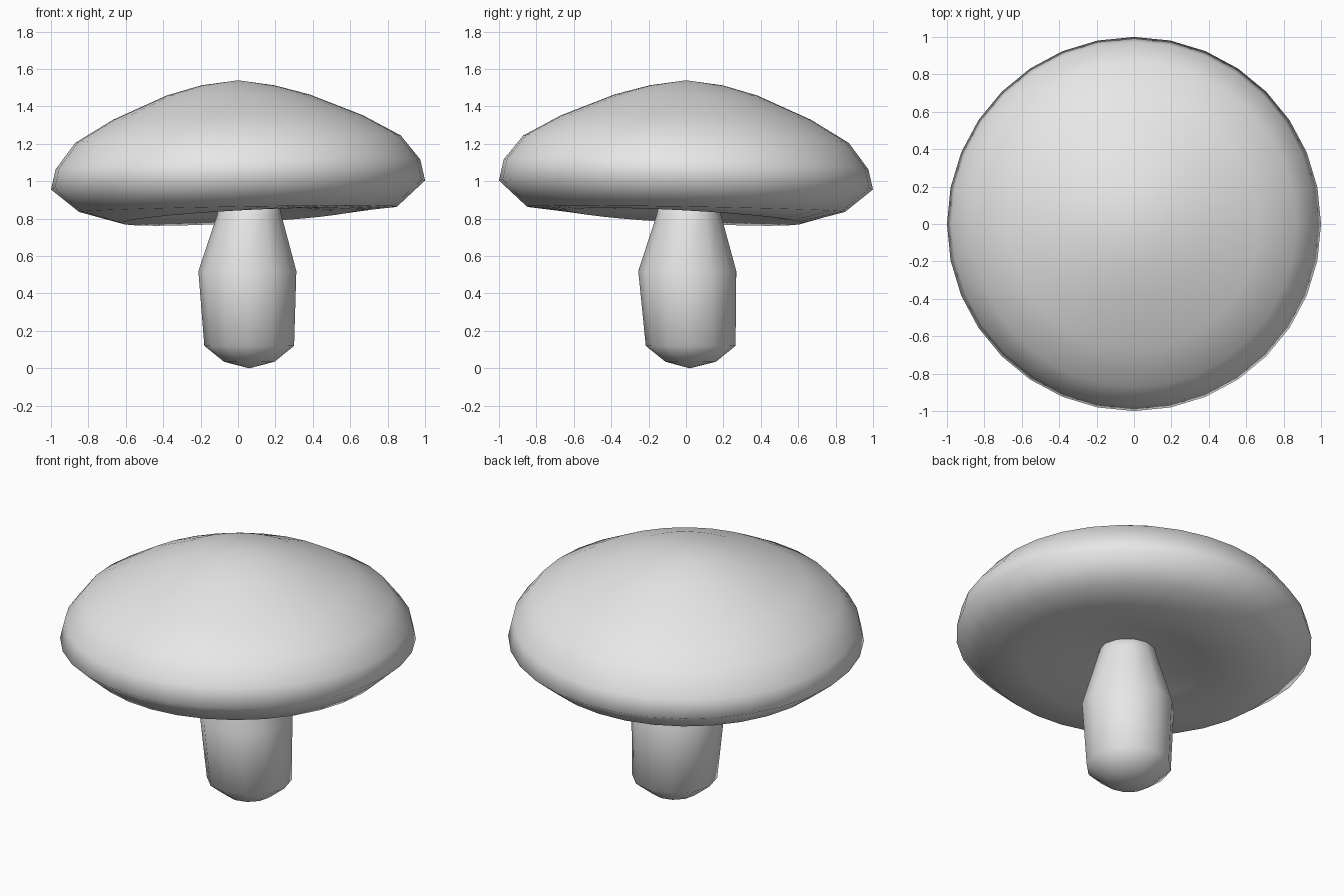
import bpy, bmesh, math

cube = bpy.data.objects.get("Cube")
if cube:
    bpy.data.objects.remove(cube, do_unlink=True)

grey = bpy.data.materials.new("plain_grey")
grey.use_nodes = True
grey.diffuse_color = (0.8, 0.8, 0.8, 1)
grey.node_tree.nodes["Principled BSDF"].inputs["Base Color"].default_value = (0.8, 0.8, 0.8, 1)


def lathe(name, rings, sides, bottom, top):
    """Close a stack of rings (radius, z, tilt, cx, cy), bottom to top, with two poles."""
    bm = bmesh.new()
    loops = []
    for r, z, tilt, cx, cy in rings:
        loop = []
        for i in range(sides):
            a = 2 * math.pi * i / sides
            c, s = math.cos(a), math.sin(a)
            loop.append(bm.verts.new((cx + r * c, cy + r * s, z + tilt * (c - s))))
        loops.append(loop)
    low, high = bm.verts.new(bottom), bm.verts.new(top)
    for i in range(sides):
        j = (i + 1) % sides
        bm.faces.new((low, loops[0][j], loops[0][i]))
        bm.faces.new((high, loops[-1][i], loops[-1][j]))
        for a, b in zip(loops, loops[1:]):
            bm.faces.new((a[i], a[j], b[j], b[i]))
    bmesh.ops.recalc_face_normals(bm, faces=bm.faces)
    for f in bm.faces:
        f.smooth = True
    mesh = bpy.data.meshes.new(name)
    bm.to_mesh(mesh)
    bm.free()
    mesh.materials.append(grey)
    obj = bpy.data.objects.new(name, mesh)
    bpy.context.collection.objects.link(obj)
    return obj


# Cap: hollowed underside, slanted lip, wide rim and domed crown
cap_profile = [
    (0.20, 0.868, 0.004), (0.40, 0.835, 0.016), (0.62, 0.81, 0.034),
    (0.85, 0.85, 0.014), (1.00, 0.98, 0.024), (0.975, 1.09, 0.026),
    (0.87, 1.225, 0.020), (0.67, 1.34, 0.012), (0.38, 1.462, 0.003),
    (0.195, 1.513, 0.0),
]
lathe("cap", [(r, z, t, 0, 0) for r, z, t in cap_profile], 32,
      (0, 0, 0.88), (0, 0, 1.54))

# Stem: swollen in the middle, rounded at the foot, slightly off centre
stem_profile = [
    (0.135, 0.035, 0.06, 0.025), (0.24, 0.12, 0.06, 0.025),
    (0.262, 0.52, 0.05, 0.007), (0.172, 0.82, 0.06, 0.015),
    (0.155, 0.90, 0.06, 0.015),
]
lathe("stem", [(r, z, 0, cx, cy) for r, z, cx, cy in stem_profile], 12,
      (0.06, 0.02, 0), (0.06, 0.015, 0.92))
